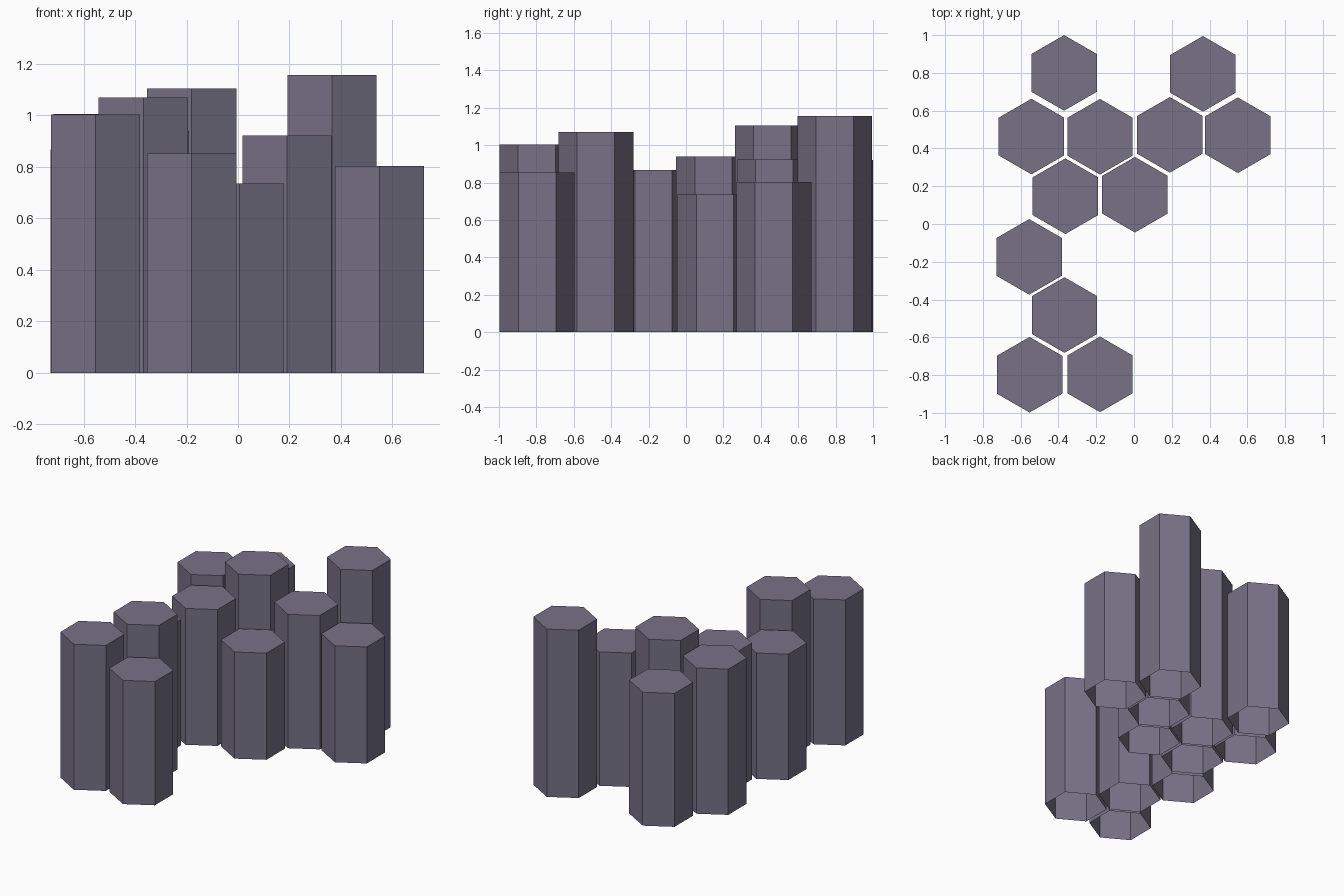
import bpy, bmesh, math

if "Cube" in bpy.data.objects:
    bpy.data.objects.remove(bpy.data.objects["Cube"])

# One stone colour
stone = bpy.data.materials.new("grey violet stone")
stone.diffuse_color = (0.185, 0.168, 0.24, 1)
stone.use_nodes = True
stone.node_tree.nodes["Principled BSDF"].inputs["Base Color"].default_value = stone.diffuse_color

RADIUS = 0.2

# Column centre x, y and height
columns = [
    (-0.37, 0.80, 0.92), (0.365, 0.795, 1.157),
    (-0.543, 0.463, 1.005), (-0.18, 0.462, 1.105),
    (0.19, 0.472, 0.923), (0.55, 0.47, 0.803),
    (-0.363, 0.147, 0.94), (0.005, 0.155, 0.735),
    (-0.555, -0.174, 0.868), (-0.368, -0.482, 1.07),
    (-0.553, -0.798, 1.003), (-0.18, -0.796, 0.853),
]


def hex_column(name, x, y, height):
    """Hexagonal prism with points along y, open underneath."""
    bm = bmesh.new()
    ring = [(RADIUS * math.sin(i * math.pi / 3), RADIUS * math.cos(i * math.pi / 3))
            for i in range(6)]
    ring.reverse()  # counter-clockwise from above
    low = [bm.verts.new((px, py, 0)) for px, py in ring]
    high = [bm.verts.new((px, py, height)) for px, py in ring]
    for i in range(6):
        j = (i + 1) % 6
        bm.faces.new((low[i], low[j], high[j], high[i]))
    bm.faces.new(high)
    mesh = bpy.data.meshes.new(name)
    bm.to_mesh(mesh)
    bm.free()
    mesh.materials.append(stone)
    obj = bpy.data.objects.new(name, mesh)
    obj.location = (x, y, 0)
    bpy.context.collection.objects.link(obj)


# Cluster of basalt columns
for n, (x, y, h) in enumerate(columns, 1):
    hex_column(f"stone_column_{n}", x, y, h)
